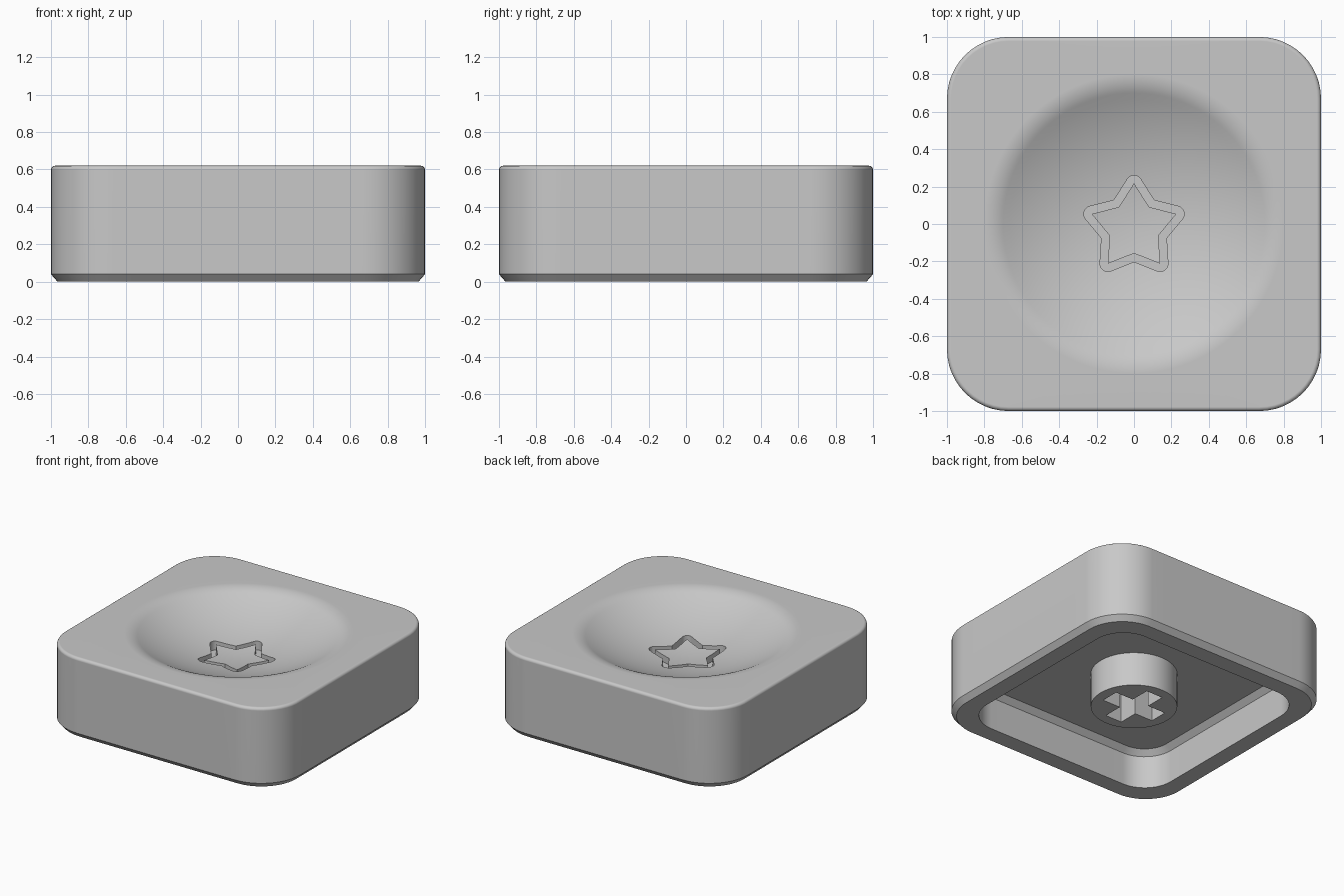
import bpy
import bmesh
from math import sin, cos, pi, sqrt, asin
from mathutils import Vector

if "Cube" in bpy.data.objects:
    bpy.data.objects.remove(bpy.data.objects["Cube"])

TOP = 0.62        # body height
CEILING = 0.29    # roof of the hollow underside

grey = bpy.data.materials.new("light_grey")
grey.use_nodes = True
grey.diffuse_color = (0.58, 0.58, 0.58, 1)
grey.node_tree.nodes["Principled BSDF"].inputs["Base Color"].default_value = (0.58, 0.58, 0.58, 1)


def make_object(name, bm):
    bmesh.ops.recalc_face_normals(bm, faces=bm.faces)
    mesh = bpy.data.meshes.new(name)
    bm.to_mesh(mesh)
    bm.free()
    mesh.materials.append(grey)
    obj = bpy.data.objects.new(name, mesh)
    bpy.context.collection.objects.link(obj)
    return obj


def select_only(obj):
    bpy.ops.object.select_all(action="DESELECT")
    obj.select_set(True)
    bpy.context.view_layer.objects.active = obj


def cut(target, cutter):
    mod = target.modifiers.new("cut", "BOOLEAN")
    mod.operation = "DIFFERENCE"
    mod.solver = "EXACT"
    mod.object = cutter
    select_only(target)
    bpy.ops.object.modifier_apply(modifier=mod.name)
    bpy.data.objects.remove(cutter)


def finish(obj):
    select_only(obj)
    bpy.ops.object.shade_smooth_by_angle(angle=0.5)
    mod = obj.modifiers.new("clean_shading", "WEIGHTED_NORMAL")
    mod.keep_sharp = True


def prism(name, loop, z0, z1):
    bm = bmesh.new()
    low = [bm.verts.new((x, y, z0)) for x, y in loop]
    high = [bm.verts.new((x, y, z1)) for x, y in loop]
    bm.faces.new(low)
    bm.faces.new(high)
    for i in range(len(loop)):
        j = (i + 1) % len(loop)
        bm.faces.new((low[i], low[j], high[j], high[i]))
    return make_object(name, bm)


def circle(r, n):
    return [(r * cos(2 * pi * i / n), r * sin(2 * pi * i / n)) for i in range(n)]


def rounded_square(half, r, straight=6, arc=12):
    # Starts at the middle of the +x side and goes round counterclockwise
    c = half - r
    quarter = [(half, c * i / straight) for i in range(straight)]
    quarter += [(c + r * cos(pi / 2 * i / arc), c + r * sin(pi / 2 * i / arc)) for i in range(arc)]
    quarter += [(c - c * i / straight, half) for i in range(straight)]
    loop = []
    for _ in range(4):
        loop += quarter
        quarter = [(-y, x) for x, y in quarter]
    return loop


# Body: one chain of rings from the hollow underside, round the outside, into the bowl
rings = []
for half, r, z in ((0.796, 0.195, CEILING), (0.836, 0.235, CEILING - 0.04), (0.836, 0.235, 0),
                   (0.965, 0.295, 0), (1, 0.33, 0.04)):
    rings.append((rounded_square(half, r), z))
fillet = 0.022
for i in range(5):
    a = pi / 2 * i / 4
    inset = fillet * (1 - cos(a))
    rings.append((rounded_square(1 - inset, 0.33 - inset), TOP - fillet + fillet * sin(a)))

sphere_r, bowl_r, lip = 1.5, 0.70, 0.10
slope = asin(bowl_r / sphere_r)
lip_r = lip / sin(slope)
count = len(rings[0][0])
for i in range(9):
    a = slope * i / 8
    rings.append((circle(bowl_r + lip - lip_r * sin(a), count), TOP - lip_r * (1 - cos(a))))
bowl_z = TOP - lip_r * (1 - cos(slope)) - sphere_r * (1 - cos(slope))
for i in range(1, 20):
    r = bowl_r * (1 - i / 20)
    rings.append((circle(r, count), bowl_z + sphere_r - sqrt(sphere_r ** 2 - r * r)))

bm = bmesh.new()
loops = [[bm.verts.new((x, y, z)) for x, y in loop] for loop, z in rings]
bm.faces.new(loops[0])
for a, b in zip(loops, loops[1:]):
    for i in range(count):
        j = (i + 1) % count
        bm.faces.new((a[i], a[j], b[j], b[i]))
pole = bm.verts.new((0, 0, bowl_z))
for i in range(count):
    bm.faces.new((loops[-1][i], loops[-1][(i + 1) % count], pole))
body = make_object("cap_body", bm)

# Star groove: a rounded outer star less a sharp inner star, sunk into the bowl
width = 0.042
star = []
for i in range(10):
    r = 0.137 if i % 2 else 0.238
    a = pi / 2 + pi * i / 5
    star.append(Vector((r * cos(a), r * sin(a) - 0.02)))
outer = []
for i, p in enumerate(star):
    d0 = (p - star[i - 1]).normalized()
    d1 = (star[(i + 1) % 10] - p).normalized()
    n0, n1 = Vector((d0.y, -d0.x)), Vector((d1.y, -d1.x))
    if i % 2:
        outer.append(p + (n0 + n1) * width / (1 + n0.dot(n1)))
    else:
        turn = n0.angle(n1)
        for k in range(9):
            t = turn * k / 8
            n = Vector((n0.x * cos(t) - n0.y * sin(t), n0.x * sin(t) + n0.y * cos(t)))
            outer.append(p + n * width)
groove = prism("star_groove_cutter", outer, bowl_z - 0.045, TOP)
cut(groove, prism("star_island_cutter", star, 0.1, 1))
cut(body, groove)
finish(body)

# Stem: round post with a cross-shaped socket
stem = prism("stem", circle(0.302, 64), 0.03, CEILING + 0.01)
arm, w = 0.222, 0.07
cross = []
corner = [(arm, -w), (arm, w), (w, w)]
for _ in range(4):
    cross += corner
    corner = [(-y, x) for x, y in corner]
cut(stem, prism("cross_cutter", cross, -0.1, CEILING + 0.1))
finish(stem)
